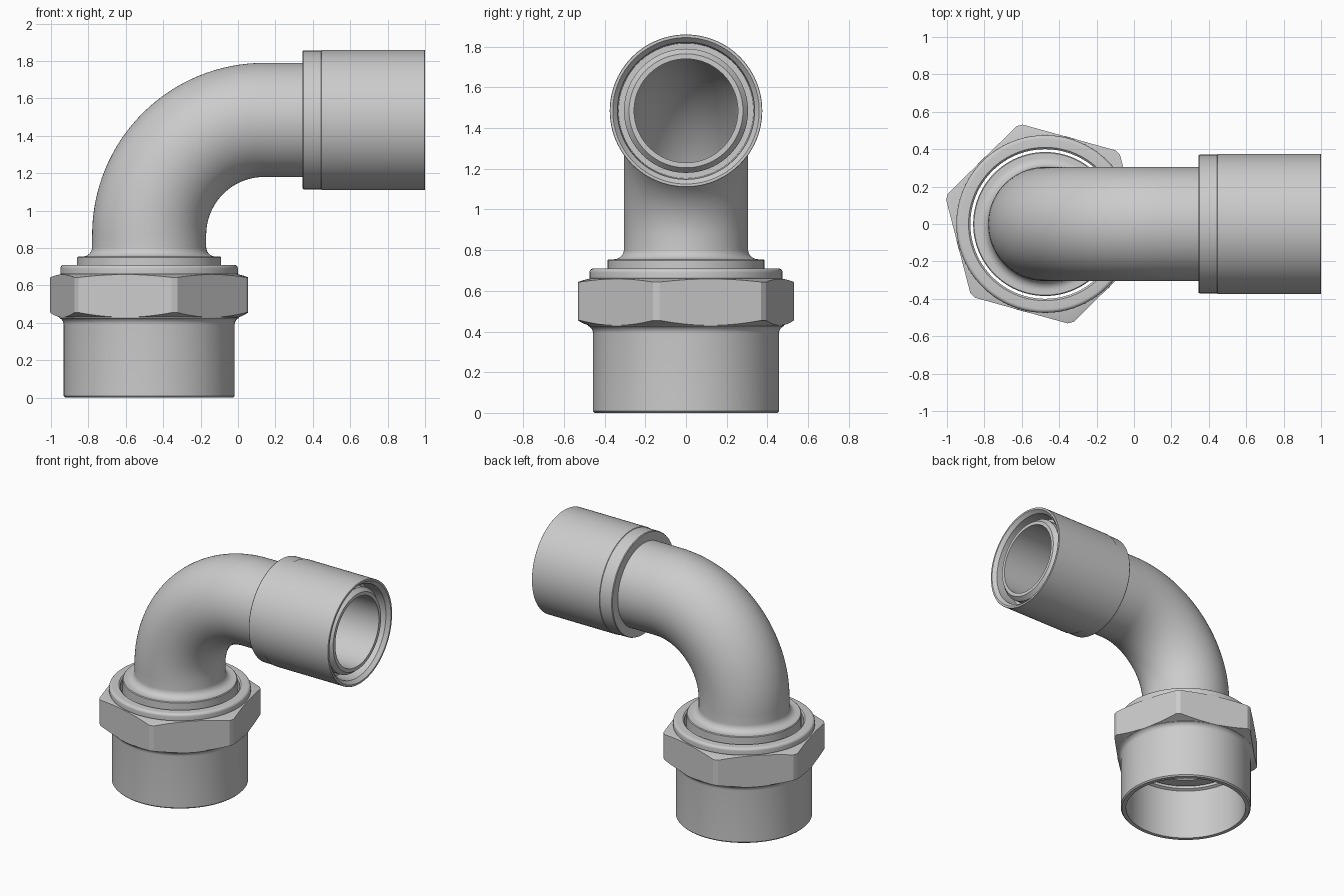
import bpy, bmesh, math
from mathutils import Vector, Matrix

if "Cube" in bpy.data.objects:
    bpy.data.objects.remove(bpy.data.objects["Cube"])

SEG = 96
AX = -0.475            # x of the vertical axis
CZ = 1.485             # z of the horizontal axis
BEND_Z, BEND_X = 0.87, 0.14
BEND_R = BEND_X - AX
ARC = BEND_R * math.pi / 2

steel = bpy.data.materials.new("steel grey")
steel.diffuse_color = (0.6, 0.6, 0.6, 1)
steel.use_nodes = True
steel.node_tree.nodes["Principled BSDF"].inputs["Base Color"].default_value = steel.diffuse_color


def upright(s):
    """Centre and in-plane direction on the vertical axis."""
    return Vector((AX, 0, s)), Vector((1, 0, 0))


def level(s):
    """Centre and in-plane direction on the horizontal axis."""
    return Vector((s, 0, CZ)), Vector((0, 0, -1))


def elbow_path(s):
    """Straight up, quarter bend, straight out along x."""
    if s <= BEND_Z:
        return upright(s)
    if s >= BEND_Z + ARC:
        return level(BEND_X + s - BEND_Z - ARC)
    a = (s - BEND_Z) / BEND_R
    d = Vector((math.cos(a), 0, -math.sin(a)))
    return Vector((BEND_X, 0, BEND_Z)) - d * BEND_R, d


def finish(ob, angle=22):
    ob.data.materials.clear()
    ob.data.materials.append(steel)
    bpy.ops.object.select_all(action='DESELECT')
    ob.select_set(True)
    bpy.context.view_layer.objects.active = ob
    bpy.ops.object.shade_smooth_by_angle(angle=math.radians(angle))
    return ob


def add(name, bm):
    bmesh.ops.recalc_face_normals(bm, faces=bm.faces)
    me = bpy.data.meshes.new(name)
    bm.to_mesh(me)
    bm.free()
    ob = bpy.data.objects.new(name, me)
    bpy.context.collection.objects.link(ob)
    return ob


def sweep(name, profile, place):
    """Turn a closed profile of (distance, radius) around a path."""
    bm = bmesh.new()
    rings = []
    for s, r in profile:
        c, d = place(s)
        rings.append([bm.verts.new(c + r * (math.cos(t) * d + math.sin(t) * Vector((0, 1, 0))))
                      for t in (2 * math.pi * i / SEG for i in range(SEG))])
    for k, a in enumerate(rings):
        b = rings[(k + 1) % len(rings)]
        for i in range(SEG):
            j = (i + 1) % SEG
            bm.faces.new((a[i], a[j], b[j], b[i]))
    return add(name, bm)


def boolean(ob, cutter, op):
    m = ob.modifiers.new(op, 'BOOLEAN')
    m.object, m.operation, m.solver = cutter, op, 'EXACT'
    bpy.context.view_layer.objects.active = ob
    bpy.ops.object.modifier_apply(modifier=m.name)
    bpy.data.objects.remove(cutter)


# Elbow tube: flange, flared foot, bend and coned nose, with a through bore
def at_x(x):
    return BEND_Z + ARC + x - BEND_X


bend = [BEND_Z + ARC * i / 32 for i in range(33)]
flare = [(0.755 + 0.05 * (1 - math.cos(a)), 0.355 - 0.05 * math.sin(a))
         for a in (math.pi / 2 * i / 8 for i in range(9))]
outer = [(0.40, 0.385), (0.75, 0.385), (0.755, 0.38)] + flare
outer += [(s, 0.305) for s in bend]
outer += [(at_x(0.945), 0.305), (at_x(0.975), 0.28)]
inner = [(at_x(0.975), 0.255)] + [(s, 0.255) for s in reversed(bend)]
inner += [(0.46, 0.255), (0.40, 0.30)]
finish(sweep("elbow_tube", outer + inner, elbow_path))

# Socket sleeve on the horizontal end
finish(sweep("socket_sleeve", [
    (0.345, 0.295), (0.345, 0.367), (0.35, 0.371), (0.445, 0.371), (0.447, 0.375),
    (0.998, 0.375), (1.0, 0.373), (1.0, 0.36), (0.975, 0.337), (0.86, 0.332),
    (0.86, 0.295)], level))

# Round body of the nut: skirt, neck fillet, collar and stepped bore
neck = [(0.39 + 0.04 * math.sin(a), 0.457 + 0.04 * (1 - math.cos(a)))
        for a in (math.pi / 2 * i / 8 for i in range(7))]
lip = [(0.69 + 0.02 * math.sin(a), 0.455 + 0.02 * math.cos(a))
       for a in (math.pi / 2 * i / 6 for i in range(7))]
finish(sweep("nut_body", [(0.0, 0.42), (0.0, 0.448), (0.009, 0.457)] + neck +
             [(0.45, 0.47), (0.655, 0.47), (0.665, 0.475)] + lip +
             [(0.71, 0.41), (0.70, 0.40), (0.39, 0.40), (0.38, 0.42)], upright))

# Hexagon of the nut: prism trimmed by a chamfered ring
TURN = math.radians(44.5)
bm = bmesh.new()
bmesh.ops.create_cone(bm, cap_ends=True, segments=6, depth=0.4,
                      radius1=0.48 / math.cos(math.pi / 6),
                      radius2=0.48 / math.cos(math.pi / 6))
v = max(bm.verts, key=lambda p: p.co.x + 0.01 * p.co.y)
bm.transform(Matrix.Translation((AX, 0, 0.55)) @
             Matrix.Rotation(TURN - math.atan2(v.co.y, v.co.x), 4, 'Z'))
hexagon = add("nut_hexagon", bm)
trim = sweep("trim_ring", [(0.428, 0.44), (0.428, 0.474), (0.455, 0.545),
                           (0.643, 0.545), (0.66, 0.474), (0.66, 0.44)], upright)
boolean(hexagon, trim, 'INTERSECT')

# Blind locking hole near one corner
n = TURN - math.pi / 2
normal = Vector((math.cos(n), math.sin(n), 0))
side = Vector((-normal.y, normal.x, 0))
pos = Vector((AX, 0, 0.56)) + normal * 0.49 + side * 0.18
bm = bmesh.new()
bmesh.ops.create_cone(bm, cap_ends=True, segments=32, depth=0.14,
                      radius1=0.036, radius2=0.036)
bm.transform(Matrix.Translation(pos) @ normal.to_track_quat('Z', 'Y').to_matrix().to_4x4())
boolean(hexagon, add("hole_cutter", bm), 'DIFFERENCE')
finish(hexagon, 15)
